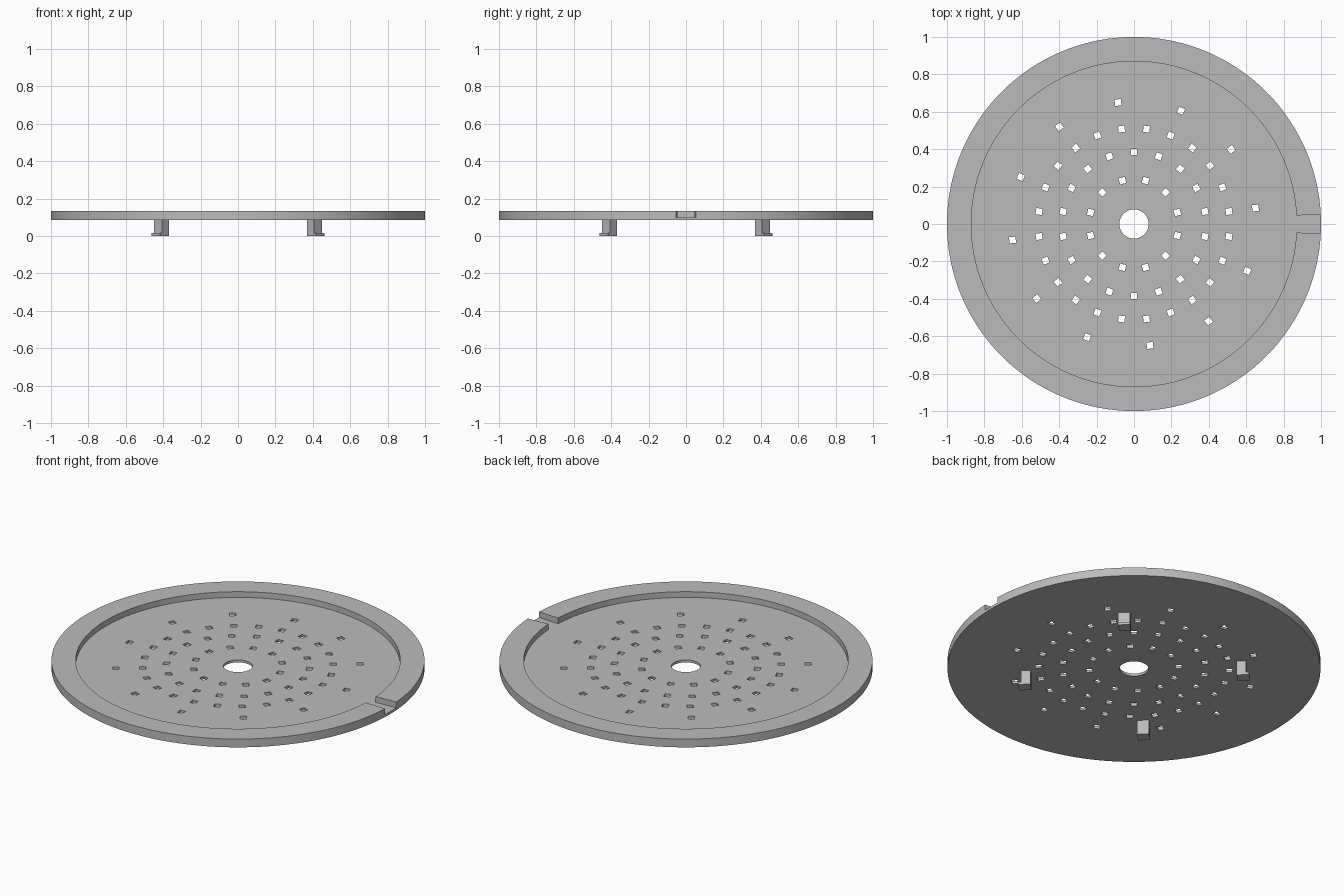
import bpy, bmesh
from math import radians, cos, sin, tan, pi
from mathutils import Matrix, Vector

cube = bpy.data.objects.get("Cube")
if cube:
    bpy.data.objects.remove(cube, do_unlink=True)

grey = bpy.data.materials.new("plain grey")
grey.use_nodes = True
colour = (0.5, 0.5, 0.5, 1)
grey.diffuse_color = colour
grey.node_tree.nodes["Principled BSDF"].inputs["Base Color"].default_value = colour

BOTTOM, FLOOR, TOP = 0.085, 0.1, 0.134
RIM, RECESS, BORE = 1.0, 0.87, 0.078
SEGMENTS = 180


def make_object(name, bm):
    bmesh.ops.recalc_face_normals(bm, faces=bm.faces)
    mesh = bpy.data.meshes.new(name)
    bm.to_mesh(mesh)
    bm.free()
    mesh.materials.append(grey)
    obj = bpy.data.objects.new(name, mesh)
    bpy.context.collection.objects.link(obj)
    return obj


def prism(bm, outline, z0, z1):
    """Extrude a flat outline between two heights."""
    low = [bm.verts.new((x, y, z0)) for x, y in outline]
    face = bm.faces.new(low)
    result = bmesh.ops.extrude_face_region(bm, geom=[face])
    new = [v for v in result["geom"] if isinstance(v, bmesh.types.BMVert)]
    bmesh.ops.translate(bm, verts=new, vec=(0, 0, z1 - z0))
    return low + new


def radial_box(bm, r0, r1, width, z0, z1, angle):
    """Box spanning r0 to r1 along a radius at the given angle."""
    h = width / 2
    verts = prism(bm, [(r0, -h), (r1, -h), (r1, h), (r0, h)], z0, z1)
    bmesh.ops.rotate(bm, verts=verts, cent=(0, 0, 0),
                     matrix=Matrix.Rotation(angle, 3, "Z"))


# Turned plate with raised rim and centre bore
bm = bmesh.new()
profile = [(BORE, BOTTOM), (RIM, BOTTOM), (RIM, TOP),
           (RECESS, TOP), (RECESS, FLOOR), (BORE, FLOOR)]
rings = []
for i in range(SEGMENTS):
    a = 2 * pi * i / SEGMENTS
    rings.append([bm.verts.new((r * cos(a), r * sin(a), z)) for r, z in profile])
for i, ring in enumerate(rings):
    after = rings[(i + 1) % SEGMENTS]
    for j in range(len(profile)):
        k = (j + 1) % len(profile)
        bm.faces.new((ring[j], after[j], after[k], ring[k]))
plate = make_object("drain_plate", bm)

# Square drain holes: radius, count, with each ring offset by half a step
bm = bmesh.new()
SIZE = 0.034
for radius, count, start in [(0.24, 12, 15), (0.385, 18, 10),
                             (0.512, 24, 7.5), (0.655, 12, 7.5)]:
    for i in range(count):
        radial_box(bm, radius - SIZE / 2, radius + SIZE / 2, SIZE, 0.05, 0.2,
                   radians(start) + 2 * pi * i / count)
holes = make_object("hole_cutter", bm)

# Flared outlet notch through the rim
bm = bmesh.new()
slope = tan(radians(3))
inner, outer = RECESS - 0.002, RIM + 0.1
prism(bm, [(inner, -inner * slope), (outer, -outer * slope),
           (outer, outer * slope), (inner, inner * slope)], FLOOR, 0.2)
notch = make_object("notch_cutter", bm)

for cutter in (holes, notch):
    cutter.hide_render = True
    mod = plate.modifiers.new(cutter.name, "BOOLEAN")
    mod.operation = "DIFFERENCE"
    mod.solver = "EXACT"
    mod.object = cutter
bpy.context.view_layer.objects.active = plate
plate.select_set(True)
for name in [m.name for m in plate.modifiers]:
    bpy.ops.object.modifier_apply(modifier=name)
for cutter in (holes, notch):
    bpy.data.objects.remove(cutter, do_unlink=True)

bpy.ops.object.select_all(action="DESELECT")
plate.select_set(True)
bpy.context.view_layer.objects.active = plate
bpy.ops.object.shade_smooth_by_angle(angle=radians(30))

# Four clip legs on the diagonals, each with an outward hook at the foot
for i, place in enumerate(["back_left", "back_right", "front_right", "front_left"]):
    angle = radians(45 + 90 * i)
    bm = bmesh.new()
    # L-shaped side outline, extruded across the leg width
    side = [(0.555, 0), (0.622, 0), (0.622, 0.016), (0.605, 0.016),
            (0.605, BOTTOM + 0.005), (0.555, BOTTOM + 0.005)]
    face = bm.faces.new([bm.verts.new((r, -0.032, z)) for r, z in side])
    grown = bmesh.ops.extrude_face_region(bm, geom=[face])["geom"]
    bmesh.ops.translate(bm, vec=Vector((0, 0.064, 0)),
                        verts=[v for v in grown if isinstance(v, bmesh.types.BMVert)])
    bmesh.ops.rotate(bm, verts=bm.verts, cent=(0, 0, 0),
                     matrix=Matrix.Rotation(angle, 3, "Z"))
    make_object(place + "_clip_leg", bm)
